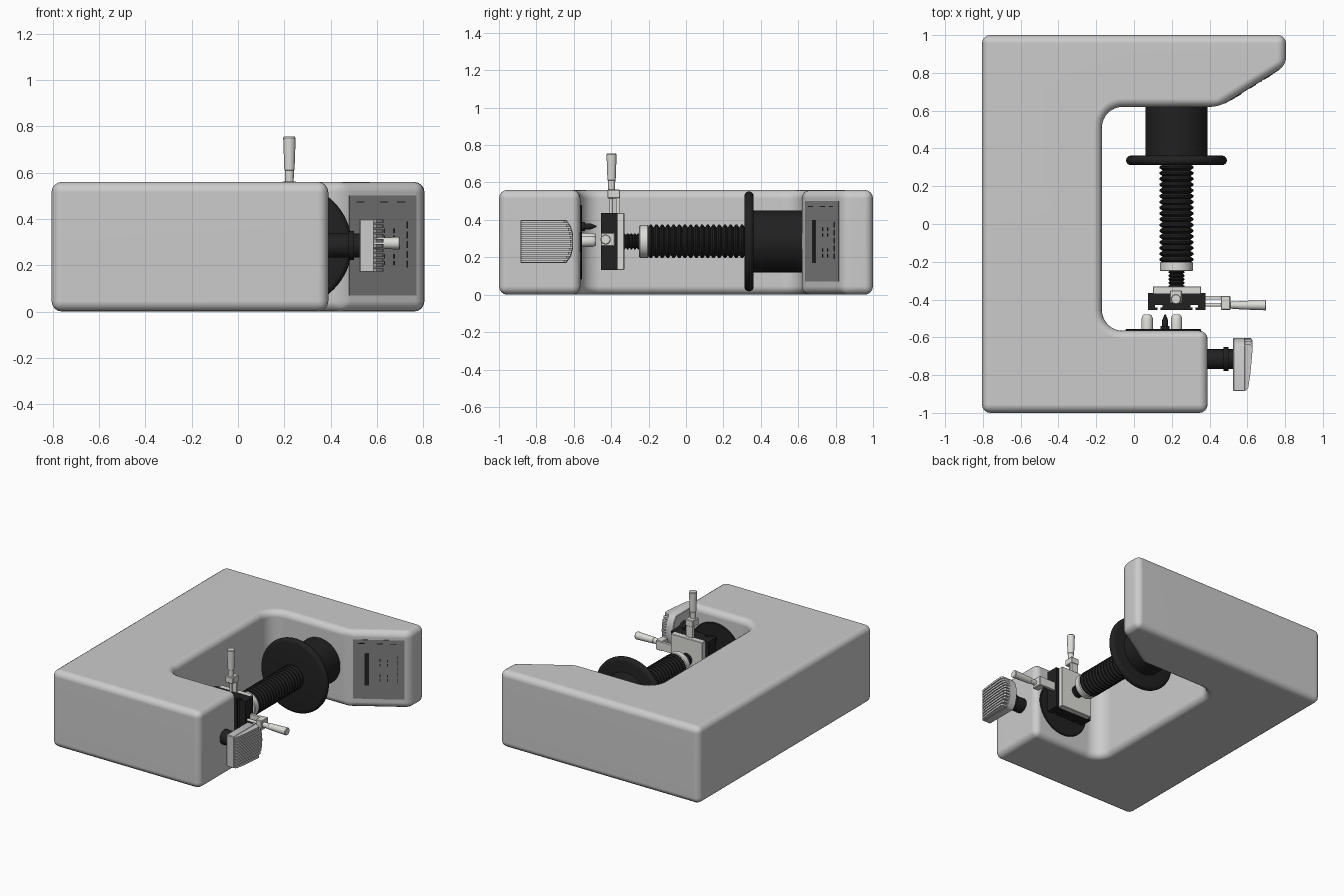
import bpy, bmesh
from math import pi, cos, sin, atan2
from mathutils import Vector, Matrix

if "Cube" in bpy.data.objects:
    bpy.data.objects.remove(bpy.data.objects["Cube"])


def material(name, r, g, b):
    m = bpy.data.materials.new(name)
    m.diffuse_color = (r, g, b, 1)
    m.use_nodes = True
    m.node_tree.nodes["Principled BSDF"].inputs["Base Color"].default_value = m.diffuse_color
    return m


BLACK = material("black", 0.015, 0.015, 0.016)
STEEL = material("steel", 0.72, 0.72, 0.69)
PANEL = material("panel_grey", 0.22, 0.22, 0.22)
AX, AZ = 0.225, 0.285          # spindle axis


def finish(bm, name, mat, bevel=0, segs=2):
    bmesh.ops.recalc_face_normals(bm, faces=bm.faces[:])
    if bevel:
        edges = [e for e in bm.edges if e.calc_face_angle(0) > 0.5]
        bmesh.ops.bevel(bm, geom=edges, offset=bevel, segments=segs, profile=0.5,
                        affect='EDGES', clamp_overlap=False)
    me = bpy.data.meshes.new(name)
    bm.to_mesh(me)
    bm.free()
    ob = bpy.data.objects.new(name, me)
    bpy.context.collection.objects.link(ob)
    if mat:
        me.materials.append(mat)
    return ob


def prism(name, pts, lo, hi, axis='z', mat=None, bevel=0, segs=2):
    """Extrude a 2D profile: (x, y) along z, or (y, z) along x."""
    bm = bmesh.new()
    put = (lambda p, t: (p[0], p[1], t)) if axis == 'z' else (lambda p, t: (t, p[0], p[1]))
    a = [bm.verts.new(put(p, lo)) for p in pts]
    b = [bm.verts.new(put(p, hi)) for p in pts]
    bm.faces.new(a)
    bm.faces.new(b)
    n = len(pts)
    for i in range(n):
        j = (i + 1) % n
        bm.faces.new((a[i], a[j], b[j], b[i]))
    return finish(bm, name, mat, bevel, segs)


def box(name, x0, x1, y0, y1, z0, z1, mat, bevel=0.0):
    return prism(name, [(x0, y0), (x1, y0), (x1, y1), (x0, y1)], z0, z1, 'z', mat, bevel, 1)


def lathe(name, profile, origin, direction, mat=None, sides=40):
    """Revolve (distance, radius) pairs round a directed axis, capped at both ends."""
    bm = bmesh.new()
    m = Matrix.Translation(origin) @ Vector(direction).to_track_quat('Z', 'Y').to_matrix().to_4x4()
    rings = [[bm.verts.new(m @ Vector((r * cos(2 * pi * k / sides), r * sin(2 * pi * k / sides), t)))
              for k in range(sides)] for t, r in profile]
    for p, q in zip(rings, rings[1:]):
        for k in range(sides):
            j = (k + 1) % sides
            bm.faces.new((p[k], p[j], q[j], q[k]))
    bm.faces.new(rings[0])
    bm.faces.new(rings[-1])
    return finish(bm, name, mat)


def arc(cx, cy, r, a0, a1, n=8):
    return [(cx + r * cos(a0 + (a1 - a0) * i / n), cy + r * sin(a0 + (a1 - a0) * i / n))
            for i in range(n + 1)]


# C-shaped body
R = 0.11
outline = [(-0.805, -1), (0.39, -1), (0.39, -0.565)]
outline += arc(-0.17 + R, -0.565 + R, R, -pi / 2, -pi)
outline += arc(-0.17 + R, 0.62 - R, R, pi, pi / 2)
outline += [(0.45, 0.62), (0.805, 0.84), (0.805, 1), (-0.805, 1)]
body = prism("body", outline, 0, 0.56, 'z', None, 0.045, 4)

# Sloping display panel: local x runs along the slope, z up
slope = Matrix.Translation((0.45, 0.62, 0)) @ Matrix.Rotation(atan2(0.22, 0.355), 4, 'Z')


def on_slope(name, u0, u1, z0, z1, depth, mat):
    ob = box(name, u0, u1, -depth, 0.004, z0, z1, mat)
    ob.data.transform(slope)


on_slope("display_panel", 0.035, 0.375, 0.07, 0.50, 0.002, PANEL)
on_slope("panel_slot", 0.11, 0.14, 0.17, 0.40, 0.005, BLACK)
for i, z in enumerate((0.20, 0.23, 0.31, 0.34)):
    for j, u in enumerate((0.21, 0.26)):
        on_slope(f"panel_mark_{i}_{j}", u, u + 0.006, z, z + 0.018, 0.004, BLACK)
for i in range(5):
    on_slope(f"edge_mark_{i}", 0.325, 0.331, 0.19 + i * 0.042, 0.22 + i * 0.042, 0.004, BLACK)
for i, u in enumerate((0.07, 0.19, 0.28)):
    on_slope(f"top_mark_{i}", u, u + 0.04, 0.47, 0.475, 0.004, BLACK)

# Spindle head, running forward from the rear arm
fwd = (0, -1, 0)
lathe("spindle_barrel", [(0, 0.165), (0.32, 0.165)], (AX, 0.66, AZ), fwd, BLACK, 64)
rim = [(0.025 - 0.025 * cos(pi * i / 8), 0.242 + 0.025 * sin(pi * i / 8)) for i in range(9)]
lathe("handwheel_flange", rim, (AX, 0.362, AZ), fwd, BLACK, 64)
bellows, pitch = [], 0.0305
for i in range(17):
    bellows += [(i * pitch, 0.074), (i * pitch + 0.011, 0.09), (i * pitch + 0.0195, 0.09)]
bellows.append((17 * pitch, 0.074))
lathe("bellows", bellows, (AX, 0.315, AZ), fwd, BLACK, 48)
lathe("spindle_collar", [(0, 0.083), (0.005, 0.088), (0.045, 0.088), (0.05, 0.083)],
      (AX, -0.20, AZ), fwd, STEEL)
thread = []
for i in range(5):
    thread += [(i * 0.019, 0.034), (i * 0.019 + 0.007, 0.043), (i * 0.019 + 0.012, 0.043)]
lathe("spindle_thread", thread, (AX, -0.245, AZ), fwd, BLACK, 32)

# Cross-slide stage: steel back plate and a black block with two T-slots
box("stage_plate", 0.10, 0.355, -0.37, -0.33, 0.133, 0.437, STEEL, 0.003)
front = [(0.075, -0.365), (0.075, -0.455)]
for cx in (0.132, 0.318):
    front += [(cx + dx, y) for dx, y in ((-0.008, -0.455), (-0.008, -0.442), (-0.02, -0.442),
                                         (-0.02, -0.43), (0.02, -0.43), (0.02, -0.442),
                                         (0.008, -0.442), (0.008, -0.455))]
front += [(0.378, -0.455), (0.378, -0.365)]
prism("stage_block", front, 0.133, 0.437, 'z', BLACK)

# Micrometer screws of the stage
thimble = [(0, 0.018), (0.05, 0.020), (0.052, 0.022), (0.19, 0.027), (0.195, 0.023)]
box("side_rail", 0.37, 0.465, -0.40, -0.38, 0.265, 0.325, STEEL)
lathe("side_screw", [(0, 0.01), (0.15, 0.01)], (0.37, -0.428, 0.295), (1, 0, 0), STEEL, 20)
box("side_bracket", 0.46, 0.51, -0.455, -0.38, 0.26, 0.33, STEEL, 0.004)
lathe("side_thimble", thimble, (0.505, -0.43, 0.295), (1, 0, 0), STEEL, 32)
box("top_rail", 0.195, 0.25, -0.375, -0.355, 0.42, 0.52, STEEL)
lathe("top_screw", [(0, 0.01), (0.15, 0.01)], (0.222, -0.40, 0.42), (0, 0, 1), STEEL, 20)
box("top_bracket", 0.19, 0.253, -0.42, -0.352, 0.515, 0.562, STEEL, 0.004)
lathe("top_thimble", thimble, (0.222, -0.398, 0.56), (0, 0, 1), STEEL, 32)

# Turret disc with lenses and indenter on the front arm
back = (0, 1, 0)
lathe("turret_disc", [(0, 0.20), (0.026, 0.20), (0.03, 0.196)], (0.155, -0.587, 0.28), back, BLACK, 64)
for i, (x, z) in enumerate(((0.07, 0.30), (0.225, 0.285))):
    lathe(f"lens_{i}", [(0, 0.03), (0.07, 0.03), (0.085, 0.024), (0.09, 0.018)],
          (x, -0.57, z), back, STEEL, 32)
lathe("indenter", [(0, 0.024), (0.03, 0.024), (0.03, 0.016), (0.06, 0.016), (0.092, 0.003)],
      (0.165, -0.57, 0.365), back, BLACK, 32)

# Side knob: stepped shaft, core plate and ribs along its outer face
lathe("knob_shaft", [(0, 0.052), (0.095, 0.052), (0.095, 0.063), (0.12, 0.063), (0.12, 0.052), (0.16, 0.052)],
      (0.38, -0.715, AZ), (1, 0, 0), BLACK)
prism("knob_core", [(-0.885, 0.17), (-0.64, 0.17), (-0.615, 0.205), (-0.603, 0.25), (-0.603, 0.32),
                    (-0.615, 0.365), (-0.64, 0.40), (-0.885, 0.40)], 0.525, 0.588, 'x', None, 0.004, 1)
for i in range(11):
    z = 0.172 + i * 0.0211
    end = -0.603 - 0.035 * abs((i - 5) / 5) ** 2.5
    rib = [(0.58, end), (0.618, end), (0.628, end - 0.015), (0.625, -0.70), (0.615, -0.80),
           (0.605, -0.865), (0.595, -0.882), (0.58, -0.882)]
    prism(f"knob_rib_{i}", rib, z, z + 0.0145)

# Smooth shading with sharp edges kept
bpy.ops.object.select_all(action='SELECT')
bpy.context.view_layer.objects.active = body
bpy.ops.object.shade_smooth_by_angle(angle=0.52)
body.modifiers.new("weighted_normals", 'WEIGHTED_NORMAL').keep_sharp = True
